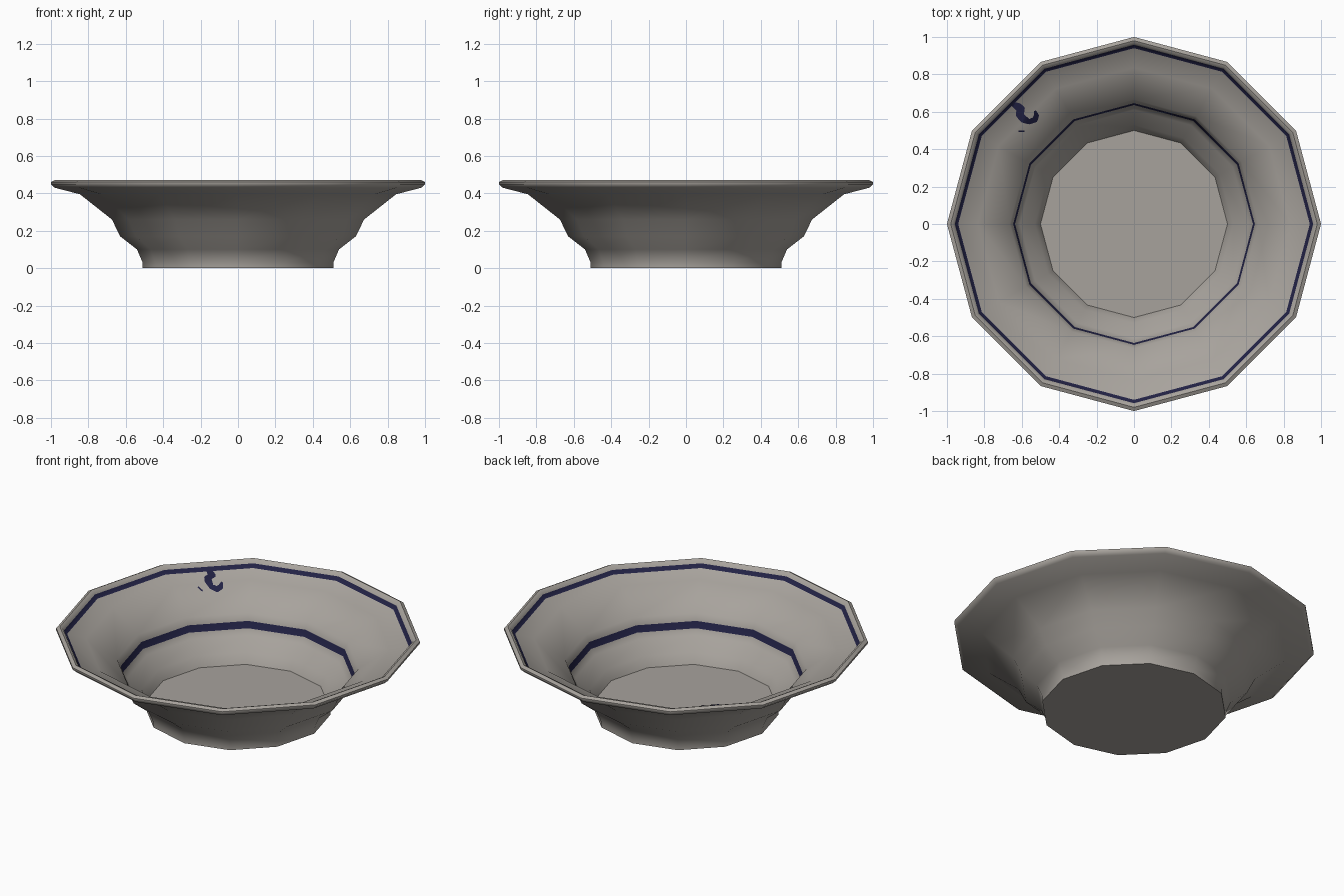
import bpy, bmesh, math
from mathutils import Vector

if "Cube" in bpy.data.objects:
    bpy.data.objects.remove(bpy.data.objects["Cube"])

SIDES = 12


def material(name, rgb):
    m = bpy.data.materials.new(name)
    m.diffuse_color = (*rgb, 1)
    m.use_nodes = True
    m.node_tree.nodes["Principled BSDF"].inputs["Base Color"].default_value = m.diffuse_color
    return m


clay = material("warm_grey_glaze", (0.39, 0.365, 0.335))
navy = material("dark_navy_paint", (0.016, 0.016, 0.06))

# Profile (radius, height): outside from foot to rim, then inside down to floor
outer = [(0.51, 0.0), (0.51, 0.03), (0.54, 0.10), (0.63, 0.17), (0.674, 0.26),
         (0.845, 0.395), (0.98, 0.43), (1.0, 0.448), (1.0, 0.46), (0.98, 0.47)]
inner = [(0.965, 0.463), (0.958, 0.448), (0.94, 0.428), (0.835, 0.405), (0.665, 0.285),
         (0.646, 0.245), (0.636, 0.205), (0.61, 0.175), (0.53, 0.11), (0.50, 0.05)]
profile = outer + inner
painted = {len(outer) + 1, len(outer) + 5}   # segments that carry a stripe

# Dish body
bm = bmesh.new()
rings = []
for r, z in profile:
    rings.append([bm.verts.new((r * math.cos(math.tau * i / SIDES),
                                r * math.sin(math.tau * i / SIDES), z)) for i in range(SIDES)])
for k, (a, b) in enumerate(zip(rings, rings[1:])):
    for i in range(SIDES):
        j = (i + 1) % SIDES
        f = bm.faces.new((a[i], a[j], b[j], b[i]))
        f.material_index = 1 if k in painted else 0
bm.faces.new(list(reversed(rings[0])))   # underside
bm.faces.new(rings[-1])                  # floor
bmesh.ops.recalc_face_normals(bm, faces=bm.faces)
me = bpy.data.meshes.new("dish")
bm.to_mesh(me)
bm.free()
me.materials.append(clay)
me.materials.append(navy)
dish = bpy.data.objects.new("dish", me)
bpy.context.collection.objects.link(dish)
bpy.context.view_layer.objects.active = dish
dish.select_set(True)
bpy.ops.object.shade_smooth_by_angle(angle=math.radians(50))
for f in dish.data.polygons:             # crisp flat floor and underside
    if len(f.vertices) == SIDES:
        f.use_smooth = False


def on_wall(x, y):
    """Height the inner wall has above plan position x, y, with a small lift."""
    step = math.tau / SIDES
    off = math.atan2(y, x) % step - step / 2
    r = math.hypot(x, y) * math.cos(off) / math.cos(step / 2)
    for (r1, z1), (r0, z0) in zip(inner, inner[1:]):
        if r0 <= r <= r1:
            return Vector((x, y, z0 + (z1 - z0) * (r - r0) / (r1 - r0) + 0.005))
    return Vector((x, y, inner[0][1]))


def brush_stroke(bm, pts, steps=6):
    """Ribbon along (x, y, half width) points, laid on the inner wall."""
    path = []
    for p, q in zip(pts, pts[1:]):
        path += [tuple(a + (b - a) * s / steps for a, b in zip(p, q)) for s in range(steps)]
    path.append(pts[-1])
    prev = None
    for i, (x, y, w) in enumerate(path):
        a, b = path[max(i - 2, 0)], path[min(i + 2, len(path) - 1)]
        n = Vector((a[1] - b[1], b[0] - a[0])).normalized() * w
        pair = [bm.verts.new(on_wall(x + s * n.x, y + s * n.y)) for s in (1, -1)]
        if prev:
            f = bm.faces.new((prev[0], prev[1], pair[1], pair[0]))
            f.normal_update()
            if f.normal.z < 0:
                f.normal_flip()
        prev = pair


# Painted hook-shaped mark on the back left inner wall
bm = bmesh.new()
brush_stroke(bm, [(-0.655, 0.643, 0.008), (-0.625, 0.63, 0.02), (-0.605, 0.615, 0.022),
                  (-0.612, 0.585, 0.02), (-0.59, 0.56, 0.02), (-0.56, 0.547, 0.014),
                  (-0.53, 0.557, 0.015), (-0.522, 0.58, 0.014), (-0.53, 0.605, 0.006)])
brush_stroke(bm, [(-0.617, 0.497, 0.004), (-0.585, 0.497, 0.004)])
me = bpy.data.meshes.new("painted_mark")
bm.to_mesh(me)
bm.free()
me.materials.append(navy)
bpy.context.collection.objects.link(bpy.data.objects.new("painted_mark", me))
